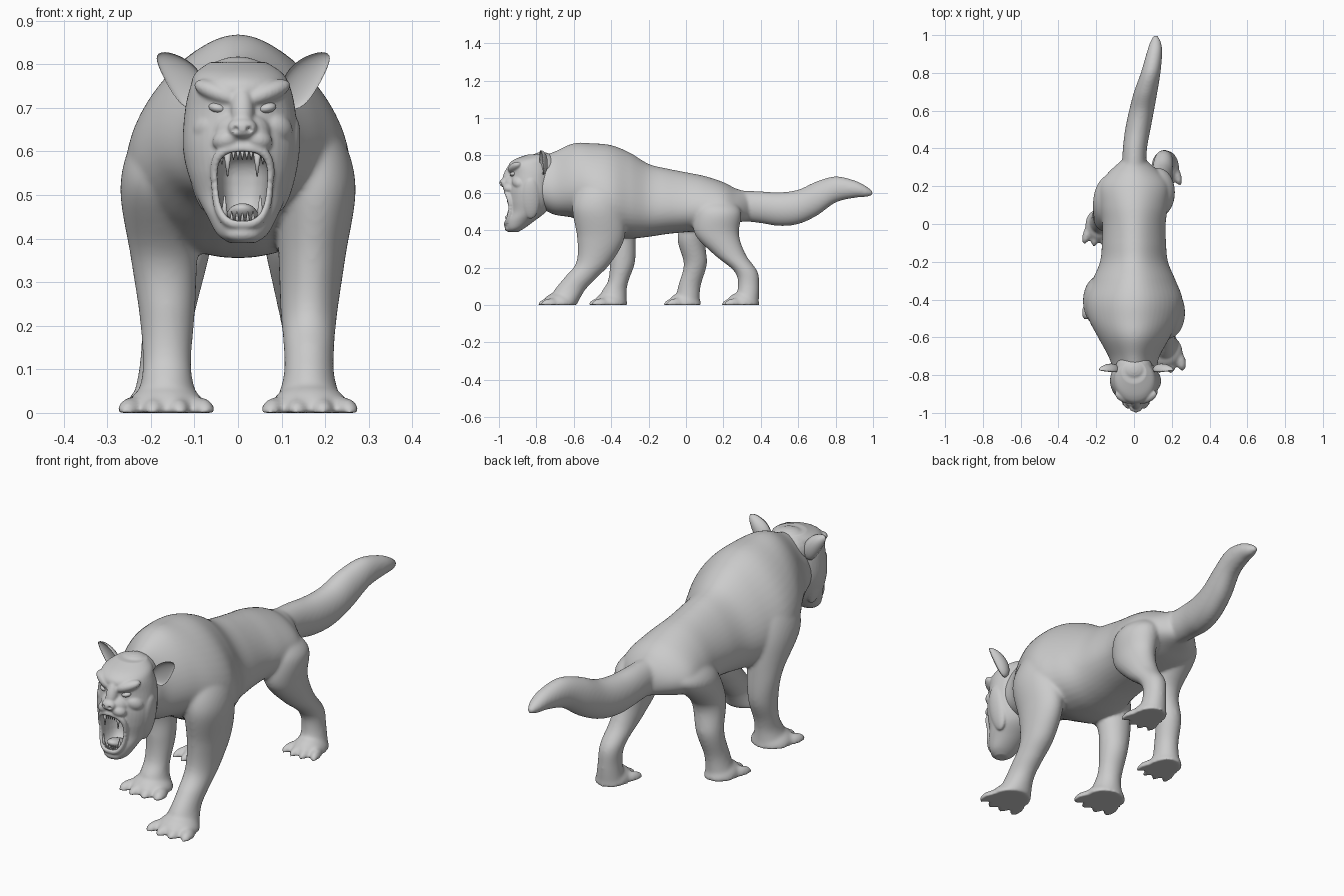
import bpy, bmesh, math
from mathutils import Matrix, Vector, Euler

if "Cube" in bpy.data.objects:
    bpy.data.objects.remove(bpy.data.objects["Cube"])

grey = bpy.data.materials.new("light_grey")
grey.use_nodes = True
grey.diffuse_color = (0.6, 0.6, 0.6, 1)
grey.node_tree.nodes["Principled BSDF"].inputs["Base Color"].default_value = (0.6, 0.6, 0.6, 1)


def spline(a, b, c, d, t):
    return b + 0.5 * t * (c - a + t * (2*a - 5*b + 4*c - d + t * (3*(b - c) + d - a)))


def loft(bm, axis, rings, pear=0, steps=7, n=44):
    """Skin smooth rings (position, centre 1, centre 2, radius 1, radius 2); pear narrows the top."""
    last = len(rings) - 1
    fine = []
    for i in range(last):
        four = [rings[max(0, min(last, i + k))] for k in (-1, 0, 1, 2)]
        fine += [[spline(*v, s / steps) for v in zip(*four)] for s in range(steps)]
    fine.append(rings[-1])
    loops = []
    for p, u, v, ru, rv in fine:
        loop = []
        for k in range(n):
            a = math.tau * k / n
            x, w = u + ru * math.cos(a) * (1 - pear * math.sin(a)), v + rv * math.sin(a)
            loop.append(bm.verts.new((x, p, w) if axis == "y" else (x, w, p)))
        loops.append(loop)
    for a, b in zip(loops, loops[1:]):
        for k in range(n):
            bm.faces.new((a[k], a[k - 1], b[k - 1], b[k]))
    bm.faces.new(loops[0])
    bm.faces.new(loops[-1])


def ball(bm, place, size, turn=(0, 0, 0), floor=False):
    m = Matrix.LocRotScale(Vector(place), Euler([math.radians(t) for t in turn]), Vector(size))
    made = bmesh.ops.create_uvsphere(bm, u_segments=24, v_segments=16, radius=1, matrix=m)
    if floor:
        for v in made["verts"]:
            v.co.z = max(v.co.z, 0)
    return made["verts"]


def finish(bm, name):
    bmesh.ops.recalc_face_normals(bm, faces=bm.faces)
    for f in bm.faces:
        f.smooth = True
    me = bpy.data.meshes.new(name)
    bm.to_mesh(me)
    bm.free()
    me.materials.append(grey)
    ob = bpy.data.objects.new(name, me)
    bpy.context.collection.objects.link(ob)
    return ob


def fuse(ob, voxel):
    mod = ob.modifiers.new("fuse", "REMESH")
    mod.mode, mod.voxel_size, mod.use_smooth_shade = "VOXEL", voxel, True


def soften(ob, times):
    mod = ob.modifiers.new("soften", "SMOOTH")
    mod.factor, mod.iterations = 0.5, times


def paw(bm, x, front, back, half):
    mid = (front + back) / 2
    ball(bm, (x, mid + 0.015, 0), (half * 0.9, (back - front) * 0.44, 0.07), floor=True)
    for k in (-1.5, -0.5, 0.5, 1.5):
        ball(bm, (x + k * half * 0.5, front + 0.055 + 0.012 * abs(k), 0),
             (half * 0.29, 0.058, 0.036), (0, 0, k * 12), True)


# Trunk, tail and legs, fused into one skin
bm = bmesh.new()
loft(bm, "y", [
    (-.82, .005, .655, .10, .115), (-.76, .003, .655, .115, .145), (-.70, 0, .652, .132, .17),
    (-.60, 0, .665, .185, .20), (-.50, 0, .64, .235, .225), (-.40, 0, .61, .25, .245),
    (-.30, 0, .585, .215, .23), (-.20, 0, .56, .175, .195), (-.10, 0, .555, .165, .175),
    (0, 0, .55, .163, .16), (.10, 0, .545, .175, .145), (.20, 0, .537, .178, .12),
    (.27, 0, .53, .135, .092), (.34, 0, .53, .06, .075)], pear=.25)
loft(bm, "y", [
    (.22, 0, .53, .07, .09), (.30, 0, .53, .064, .082), (.40, .005, .523, .064, .085),
    (.50, .02, .513, .067, .09), (.60, .04, .525, .066, .092), (.70, .062, .57, .062, .092),
    (.80, .088, .618, .052, .07), (.90, .107, .62, .042, .047), (.96, .114, .608, .03, .03),
    (1, .115, .598, .01, .01)])
legs = {
    "left_front": [(.74, .10, -.45, .05, .08), (.64, .15, -.46, .085, .12), (.52, .178, -.47, .092, .138),
                   (.36, .17, -.455, .077, .127), (.23, .163, -.492, .065, .094), (.15, .163, -.56, .058, .087),
                   (.08, .163, -.622, .059, .082), (0, .163, -.665, .085, .08)],
    "right_front": [(.74, -.10, -.42, .05, .08), (.64, -.15, -.42, .085, .12), (.52, -.178, -.41, .092, .132),
                    (.36, -.17, -.345, .077, .075), (.23, -.163, -.34, .064, .067), (.13, -.163, -.362, .056, .055),
                    (.07, -.163, -.385, .06, .067), (0, -.163, -.395, .085, .08)],
    "left_hind": [(.58, .09, .15, .05, .08), (.50, .125, .17, .087, .125), (.38, .135, .165, .074, .118),
                  (.27, .145, .235, .06, .085), (.18, .155, .32, .052, .062),
                  (.10, .16, .335, .05, .057), (0, .165, .32, .065, .068)],
    "right_hind": [(.58, -.09, .15, .05, .08), (.50, -.125, .13, .087, .13), (.36, -.14, .035, .074, .08),
                   (.22, -.16, .05, .059, .062), (.10, -.175, .018, .052, .06),
                   (0, -.185, .005, .065, .068)]}
for rings in legs.values():
    loft(bm, "z", rings)
paw(bm, .165, -.795, -.59, .105)
paw(bm, -.165, -.525, -.315, .105)
paw(bm, .165, .185, .39, .083)
paw(bm, -.185, -.125, .08, .083)
body = finish(bm, "body")
fuse(body, 0.007)
soften(body, 14)

# Head: skull and open jaw, brows, cheeks, muzzle, nose and lips
MID = .01
bm = bmesh.new()
loft(bm, "z", [
    (.39, MID, -.925, .03, .025), (.41, MID, -.915, .058, .05), (.45, MID, -.89, .08, .08),
    (.50, .008, -.85, .104, .102), (.56, .006, -.835, .124, .12), (.62, .005, -.83, .132, .125),
    (.70, .005, -.825, .126, .12), (.75, .005, -.83, .114, .118), (.78, .002, -.815, .10, .10),
    (.805, 0, -.785, .065, .06)])
ball(bm, (0, -.77, .73), (.10, .09, .088))
ball(bm, (MID, -.925, .645), (.066, .052, .05))
ball(bm, (MID, -.945, .695), (.027, .03, .068), (-22, 0, 0))
ball(bm, (MID, -.972, .654), (.034, .026, .024))
for s in (-1, 1):
    ball(bm, (MID + s * .055, -.915, .735), (.062, .032, .024), (0, -s * 20, s * 22))
    ball(bm, (MID + s * .075, -.893, .655), (.045, .035, .034), (0, s * 25, s * 35))
    ball(bm, (MID + s * .034, -.945, .628), (.036, .034, .026), (0, s * 20, 0))
    ball(bm, (MID + s * .102, -.83, .57), (.025, .05, .11), (0, s * 10, 0))


def squared(angle):
    """A point on a rounded square."""
    return [math.copysign(abs(f(angle)) ** .65, f(angle)) for f in (math.cos, math.sin)]


for k in range(72):
    c, s = squared(math.tau * k / 72)
    ball(bm, (MID + (.061 + .008 * s) * c, -.938 - .024 * s * s, .52 + .087 * s), (.0115, .014, .0125))
ball(bm, (MID, -.94, .412), (.044, .03, .022))
head = finish(bm, "head")
fuse(head, 0.004)

# Hollow mouth, nostrils and eye sockets
bm = bmesh.new()
for v in ball(bm, (0, 0, 0), (1, 1, 1)):
    x, y, z = [math.copysign(abs(c) ** .7, c) for c in v.co]
    v.co = (MID + x * (.057 + .007 * z), -.96 + y * .105, .52 + z * .08)
for s in (-1, 1):
    ball(bm, (MID + s * .016, -.995, .65), (.009, .014, .008), (0, s * 25, 0))
    ball(bm, (MID + s * .057, -.96, .703), (.026, .028, .008), (0, -s * 12, s * 20))
cutter = finish(bm, "mouth_cutter")
cutter.hide_render = True
cutter.hide_viewport = True
fuse(cutter, 0.004)
cut = head.modifiers.new("mouth", "BOOLEAN")
cut.operation, cut.object, cut.solver = "DIFFERENCE", cutter, "EXACT"
fuse(head, 0.004)
soften(head, 4)

# Eyes
for s, side in ((1, "left"), (-1, "right")):
    bm = bmesh.new()
    ball(bm, (MID + s * .057, -.924, .70), (.021, .018, .012), (0, -s * 12, s * 20))
    finish(bm, side + "_eye")

# Ears: cupped leaves leaning outward
for s, side in ((1, "left"), (-1, "right")):
    bm = bmesh.new()
    for v in ball(bm, (0, 0, 0), (1, 1, 1)):
        x, y, z = v.co
        y = y if y > 0 else -0.45 * y
        v.co = (x * .039 * (1 - .2 * z) + s * .012 * z * z, y * .036 - .016 * z, z * .074)
    lean = Matrix.LocRotScale(Vector((.012 + s * .14, -.775, .77)),
                              Euler((0, s * math.radians(34), s * .3)), None)
    bmesh.ops.transform(bm, matrix=lean, verts=bm.verts)
    finish(bm, side + "_ear")

# Tongue
bm = bmesh.new()
ball(bm, (MID, -.91, .452), (.036, .06, .022), (-20, 0, 0))
finish(bm, "tongue")


# Teeth: cones hanging from the upper lip and rising from the lower
def tooth(bm, x, y, z, radius, length):
    m = Matrix.LocRotScale(Vector((x, y, z + length / 2)), None, Vector((1, 1, math.copysign(1, length))))
    bmesh.ops.create_cone(bm, cap_ends=True, segments=12, radius1=radius, radius2=radius * .15,
                          depth=abs(length), matrix=m)


for name, z, way, spread in (("upper_teeth", .605, -1, .034), ("lower_teeth", .437, 1, .041)):
    bm = bmesh.new()
    for s in (-1, 1):
        tooth(bm, MID + s * spread, -.953, z, .010, way * .062)
        tooth(bm, MID + s * (spread + .013), -.93, z, .007, way * .035)
    for k in range(-2, 3):
        tooth(bm, MID + k * spread * .3, -.96, z, .0055, way * .025)
    finish(bm, name)
